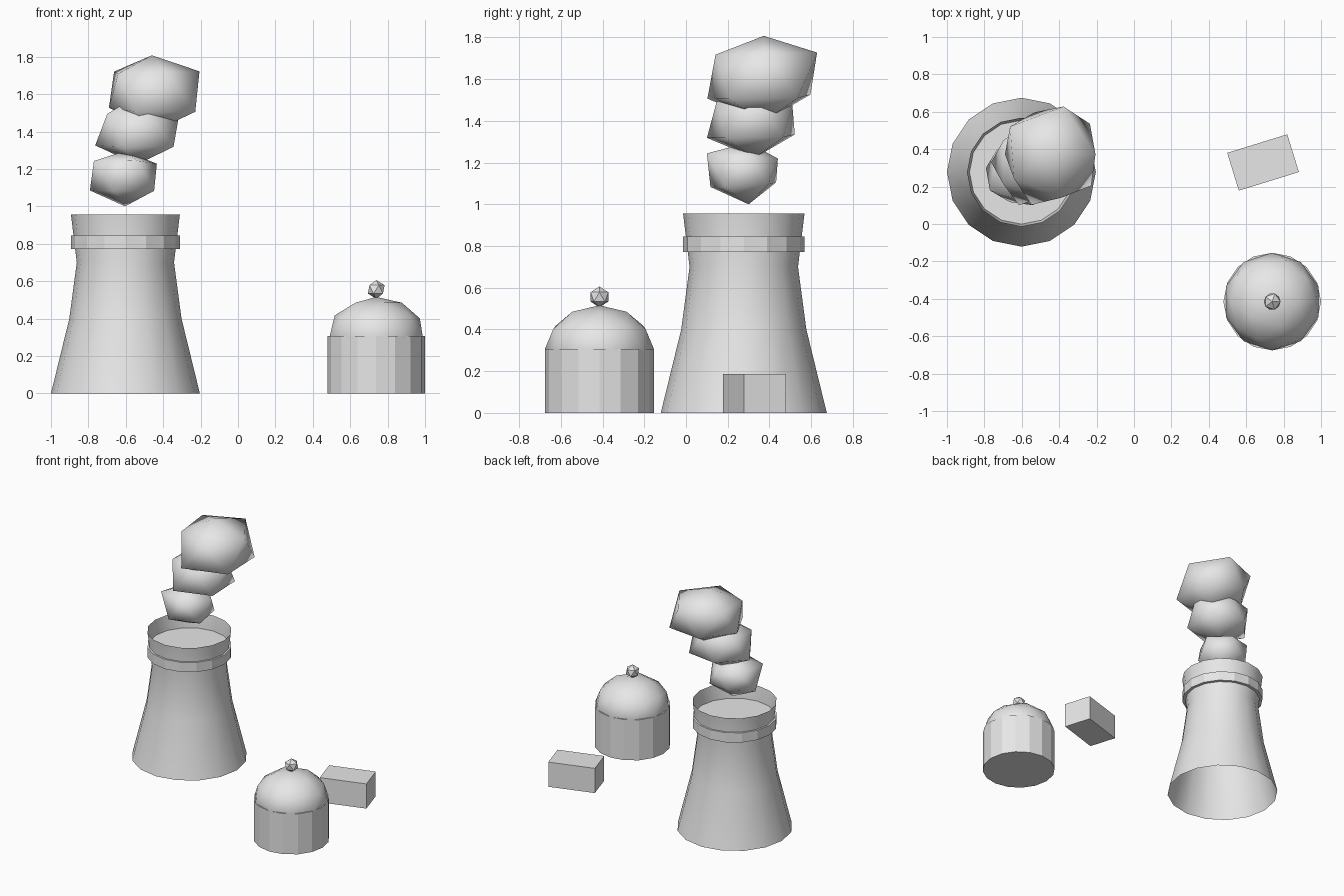
import bpy
import bmesh
import math
from mathutils import Matrix, Vector

cube = bpy.data.objects.get("Cube")
if cube:
    bpy.data.objects.remove(cube, do_unlink=True)

# One plain grey for everything
grey = bpy.data.materials.new("plain_grey")
grey.use_nodes = True
grey.diffuse_color = (0.8, 0.8, 0.8, 1)
grey.node_tree.nodes["Principled BSDF"].inputs["Base Color"].default_value = (0.8, 0.8, 0.8, 1)

SIDES = 16
TOWER = Vector((-0.602, 0.277, 0))
TANK = Vector((0.739, -0.415, 0))


def finish(bm, name, location, smooth=False):
    """Turn a bmesh into a placed, coloured object."""
    bmesh.ops.recalc_face_normals(bm, faces=bm.faces)
    for face in bm.faces:
        face.smooth = smooth
    mesh = bpy.data.meshes.new(name)
    bm.to_mesh(mesh)
    bm.free()
    mesh.materials.append(grey)
    obj = bpy.data.objects.new(name, mesh)
    obj.location = location
    bpy.context.collection.objects.link(obj)
    return obj


def drum(name, location, radius, height):
    """Flat-sided closed cylinder standing on its location."""
    bm = bmesh.new()
    bmesh.ops.create_cone(bm, cap_ends=True, segments=SIDES, radius1=radius, radius2=radius,
                          depth=height, matrix=Matrix.Translation((0, 0, height / 2)))
    return finish(bm, name, location)


def ball(name, location, level, radius, squash=1, smooth=False):
    """Icosphere, optionally flattened in height."""
    bm = bmesh.new()
    bmesh.ops.create_icosphere(bm, subdivisions=level, radius=radius)
    bmesh.ops.scale(bm, vec=(1, 1, squash), verts=bm.verts)
    return finish(bm, name, location, smooth)


def puff(name, location, radii):
    """Lumpy smoke ball: each icosphere corner is pulled to its own radius."""
    bm = bmesh.new()
    bmesh.ops.create_icosphere(bm, subdivisions=1, radius=1)
    corners = sorted(bm.verts, key=lambda v: (
        round(v.co.z, 1), (math.atan2(v.co.y, v.co.x) + 0.1) % math.tau))
    for corner, radius in zip(corners, radii):
        corner.co = corner.co.normalized() * radius
        corner.co.z *= 0.8
    return finish(bm, name, location, smooth=True)


# Cooling tower: waisted open shell
bm = bmesh.new()
rings = []
for radius, z in ((0.398, 0), (0.3, 0.4), (0.26, 0.7), (0.291, 0.955)):
    rings.append([bm.verts.new((radius * math.cos(math.tau * i / SIDES),
                                radius * math.sin(math.tau * i / SIDES), z))
                  for i in range(SIDES)])
for low, high in zip(rings, rings[1:]):
    for i in range(SIDES):
        j = (i + 1) % SIDES
        bm.faces.new((low[i], low[j], high[j], high[i]))
finish(bm, "tower_shell", TOWER, smooth=True)

# Collar whose top closes the mouth of the tower
drum("tower_collar", TOWER + Vector((0, 0, 0.772)), 0.291, 0.073)

# Smoke: radii run bottom, lower five, upper five, top
puff("smoke_low", (-0.604, 0.3, 1.16),
     (0.2, 0.18, 0.155, 0.21, 0.215, 0.215, 0.19, 0.165, 0.18, 0.23, 0.235, 0.17))
puff("smoke_middle", (-0.54, 0.33, 1.415),
     (0.24, 0.26, 0.225, 0.25, 0.27, 0.27, 0.255, 0.21, 0.22, 0.22, 0.215, 0.22))
puff("smoke_top", (-0.46, 0.373, 1.62),
     (0.28, 0.31, 0.263, 0.257, 0.318, 0.32, 0.284, 0.3, 0.28, 0.25, 0.272, 0.234))

# Domed tank with a faceted knob
drum("tank_body", TANK, 0.261, 0.307)
ball("tank_dome", TANK + Vector((0, 0, 0.307)), 2, 0.261, 0.8, smooth=True)
ball("tank_knob", TANK + Vector((0, 0, 0.556)), 1, 0.05)

# Small service building, turned slightly
bm = bmesh.new()
bmesh.ops.create_cube(bm, size=1)
bmesh.ops.scale(bm, vec=(0.336, 0.211, 0.187), verts=bm.verts)
shed = finish(bm, "service_building", (0.69, 0.329, 0.0935))
shed.rotation_euler.z = 0.3
